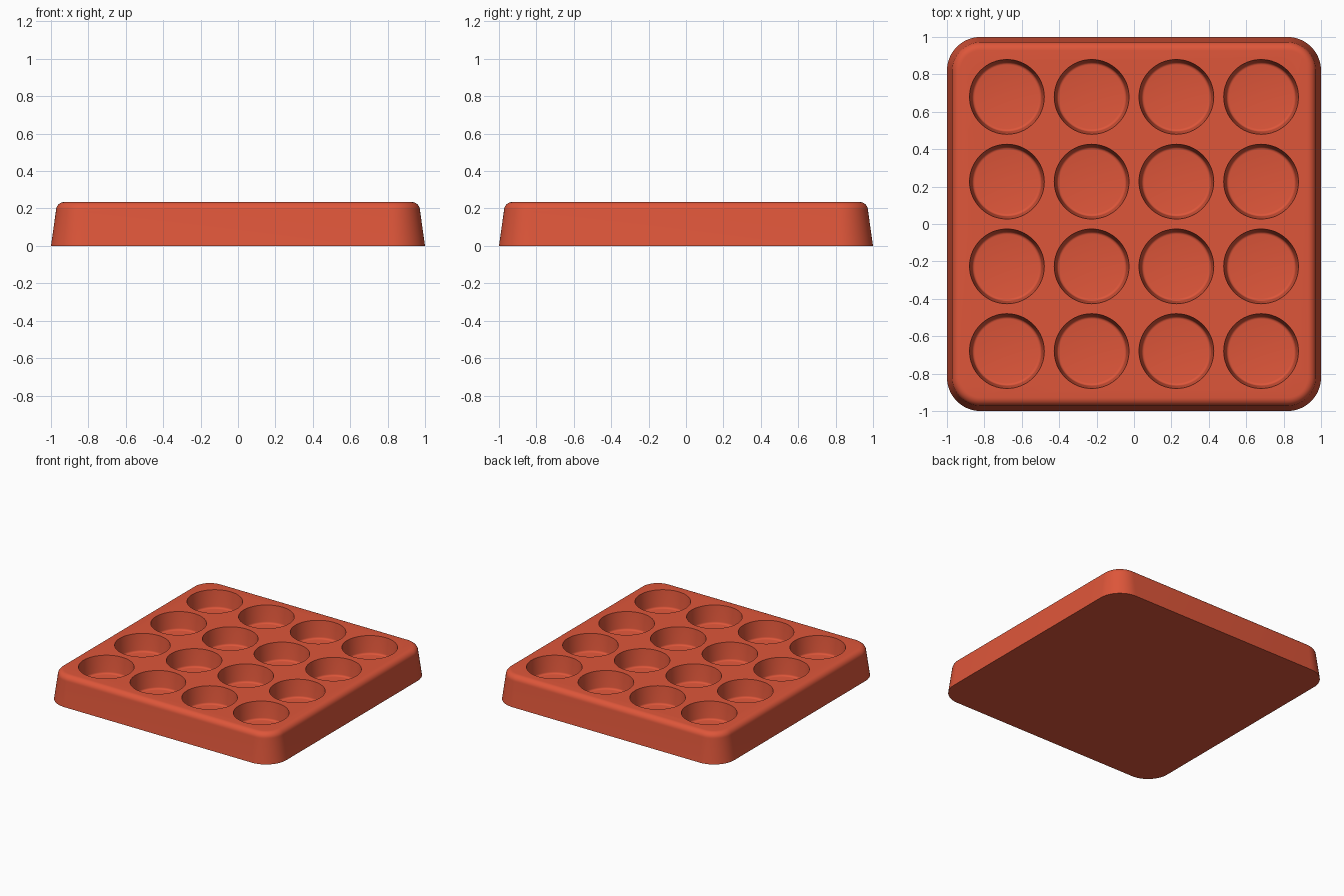
import bpy, bmesh
from math import sin, cos, pi, radians

old = bpy.data.objects.get("Cube")
if old:
    bpy.data.objects.remove(old)

HEIGHT = 0.235
PITCH = 0.453

red = bpy.data.materials.new("terracotta_red")
red.use_nodes = True
red.diffuse_color = (0.73, 0.093, 0.042, 1)
red.node_tree.nodes["Principled BSDF"].inputs["Base Color"].default_value = red.diffuse_color


def rounded_square(half, radius, z, steps=16):
    """Points of a rounded square outline, counter-clockwise."""
    c = half - radius
    points = []
    for k, (sx, sy) in enumerate([(1, 1), (-1, 1), (-1, -1), (1, -1)]):
        for i in range(steps + 1):
            a = (k + i / steps) * pi / 2
            points.append((sx * c + radius * cos(a), sy * c + radius * sin(a), z))
    return points


def circle(cx, cy, radius, z, sides=64):
    return [(cx + radius * cos(2 * pi * i / sides), cy + radius * sin(2 * pi * i / sides), z)
            for i in range(sides)]


def loft(bm, outlines):
    """Skin stacked outlines into a closed solid."""
    rings = [[bm.verts.new(p) for p in o] for o in outlines]
    for low, high in zip(rings, rings[1:]):
        for i in range(len(low)):
            j = (i + 1) % len(low)
            bm.faces.new((low[i], low[j], high[j], high[i]))
    bm.faces.new(rings[0][::-1])
    bm.faces.new(rings[-1])


def make_object(name, bm):
    mesh = bpy.data.meshes.new(name)
    bm.to_mesh(mesh)
    bm.free()
    mesh.materials.append(red)
    obj = bpy.data.objects.new(name, mesh)
    bpy.context.collection.objects.link(obj)
    return obj


# Tray block: drafted sides and a rounded top edge
fillet, shoulder = 0.045, 0.973
profile = [(1.0, 0)]
for i in range(9):
    a = i / 8 * pi / 2
    profile.append((shoulder - fillet * (1 - cos(a)), HEIGHT - fillet * (1 - sin(a))))
bm = bmesh.new()
loft(bm, [rounded_square(h, 0.18 - (1 - h), z) for h, z in profile])
tray = make_object("tray", bm)

# Cup cutter: sixteen tapered wells with a small floor fillet
depth, bend = 0.14, 0.015
floor = HEIGHT - depth
well = []
for i in range(5):
    a = i / 4 * pi / 2
    well.append((0.186 - bend * (1 - sin(a)), floor + bend * (1 - cos(a))))
well += [(0.2, HEIGHT), (0.205, HEIGHT + 0.05)]
bm = bmesh.new()
for col in range(4):
    for row in range(4):
        cx, cy = (col - 1.5) * PITCH, (row - 1.5) * PITCH
        loft(bm, [circle(cx, cy, r, z) for r, z in well])
cutter = make_object("cup_cutter", bm)
cutter.hide_render = True

# Cut the cups, then shade smooth with sharp rims
cut = tray.modifiers.new("cups", "BOOLEAN")
cut.object = cutter
cut.operation = "DIFFERENCE"
cut.solver = "EXACT"
bpy.ops.object.select_all(action="DESELECT")
tray.select_set(True)
bpy.context.view_layer.objects.active = tray
bpy.ops.object.modifier_apply(modifier=cut.name)
bpy.data.objects.remove(cutter)
bpy.ops.object.shade_smooth_by_angle(angle=radians(35))
